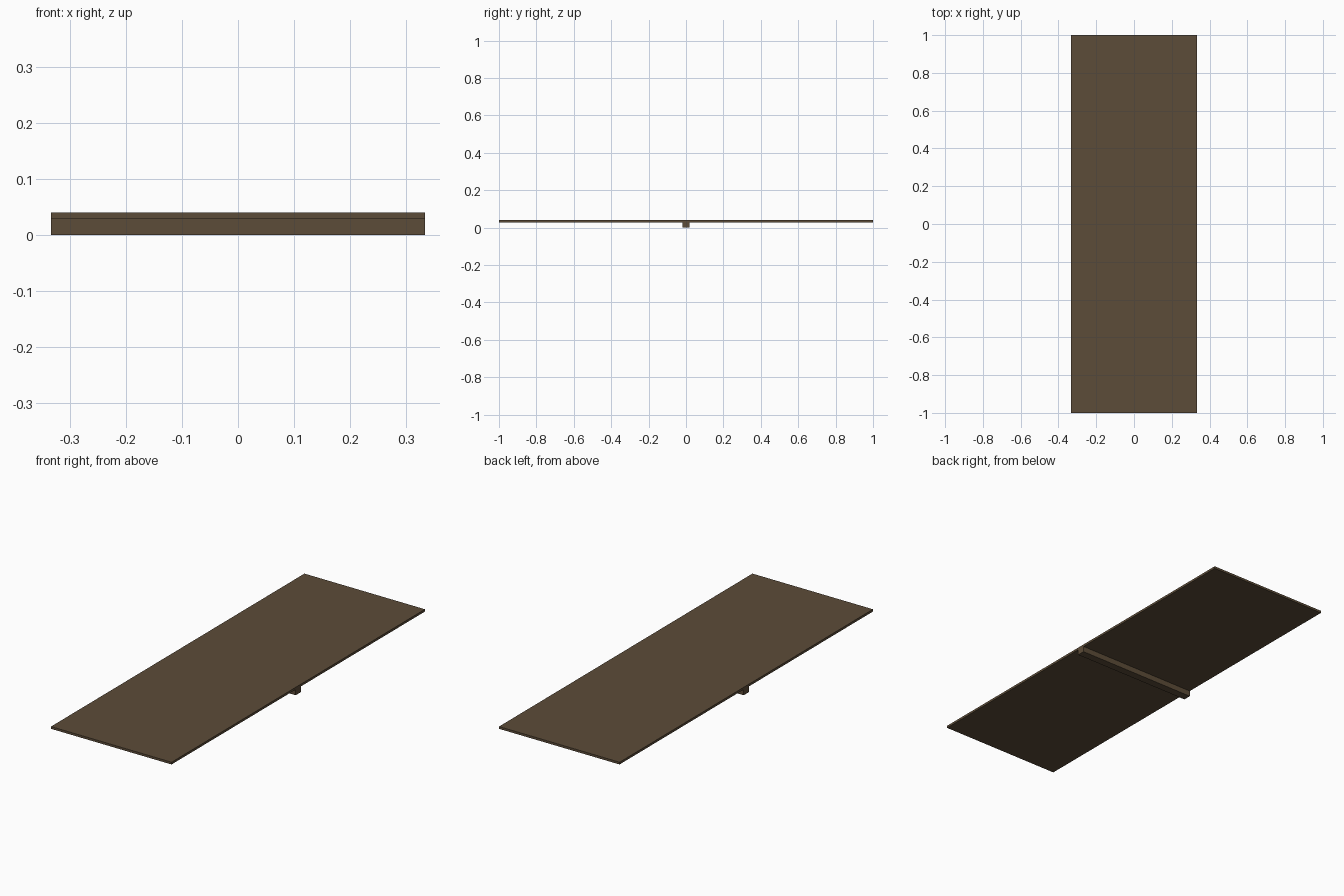
import bpy

if "Cube" in bpy.data.objects:
    bpy.data.objects.remove(bpy.data.objects["Cube"])

WIDTH, LENGTH = 0.666, 2.0
BEAM_H, TOP = 0.0286, 0.04
PLANKS = 4

wood = bpy.data.materials.new("dark_wood")
wood.diffuse_color = (0.107, 0.072, 0.04, 1)
wood.use_nodes = True
wood.node_tree.nodes["Principled BSDF"].inputs["Base Color"].default_value = wood.diffuse_color


def box(name, size, centre):
    bpy.ops.mesh.primitive_cube_add(size=1, location=centre)
    ob = bpy.context.object
    ob.name = name
    ob.scale = size
    bpy.ops.object.transform_apply(location=False, rotation=False, scale=True)
    ob.data.materials.append(wood)
    return ob


# Four long boards laid edge to edge
w = WIDTH / PLANKS
for i in range(PLANKS):
    box(f"plank_{i + 1}", (w, LENGTH, TOP - BEAM_H),
        (-WIDTH / 2 + w * (i + 0.5), 0, (TOP + BEAM_H) / 2))

# Cross beam under the middle
box("cross_beam", (WIDTH, 0.04, BEAM_H), (0, 0, BEAM_H / 2))
